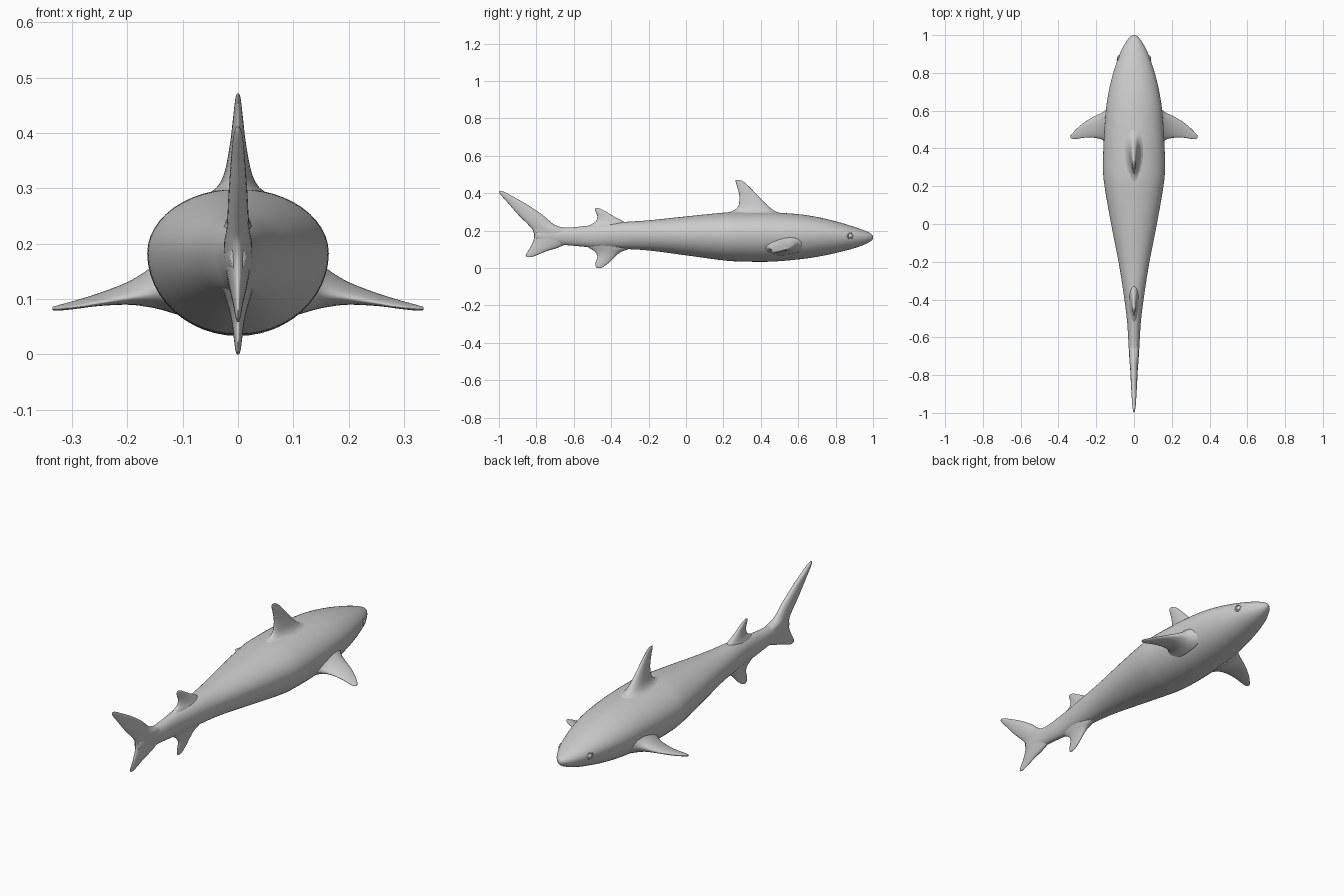
import bpy, bmesh, math
from mathutils import Vector

cube = bpy.data.objects.get("Cube")
if cube:
    bpy.data.objects.remove(cube, do_unlink=True)

skin = bpy.data.materials.new("grey skin")
skin.use_nodes = True
GREY = (0.6, 0.6, 0.6, 1)
skin.diffuse_color = GREY
skin.node_tree.nodes["Principled BSDF"].inputs["Base Color"].default_value = GREY


def refine(rows, steps):
    """Catmull-Rom interpolation between rows of section parameters."""
    out = []
    for i in range(len(rows) - 1):
        a, b, c, d = (rows[max(0, min(len(rows) - 1, i + k))] for k in (-1, 0, 1, 2))
        for s in range(steps):
            t = s / steps
            out.append([0.5 * (2 * q + (r - p) * t + (2 * p - 5 * q + 4 * r - u) * t * t
                               + (3 * q - p - 3 * r + u) * t ** 3)
                        for p, q, r, u in zip(a, b, c, d)])
    return out + [list(rows[-1])]


def loft(name, rings):
    """Skin closed rings into a smooth capped surface."""
    bm = bmesh.new()
    loops = [[bm.verts.new(p) for p in ring] for ring in rings]
    n = len(loops[0])
    for a, b in zip(loops, loops[1:]):
        for i in range(n):
            j = (i + 1) % n
            bm.faces.new((a[i], a[j], b[j], b[i]))
    for end in (loops[0], loops[-1]):
        mid = bm.verts.new(sum((v.co for v in end), Vector()) / n)
        for i in range(n):
            bm.faces.new((end[i], end[(i + 1) % n], mid))
    bmesh.ops.recalc_face_normals(bm, faces=bm.faces)
    mesh = bpy.data.meshes.new(name)
    bm.to_mesh(mesh)
    bm.free()
    mesh.materials.append(skin)
    mesh.shade_smooth()
    ob = bpy.data.objects.new(name, mesh)
    bpy.context.collection.objects.link(ob)
    return ob


def fin(name, rows, place):
    """Rows: span, leading y, trailing y, half thickness, then extra drop."""
    rings = []
    for span, lead, trail, thick, drop in refine(rows, 5):
        ring = []
        for k in range(24):
            a = math.tau * k / 24
            c = 0.5 + 0.5 * math.cos(a)          # 1 = leading edge
            w = math.sin(a) * (0.65 + 0.35 * c) * thick * 1.15
            ring.append(place(span, trail + (lead - trail) * c, w, drop))
        rings.append(ring)
    return loft(name, rings)


# Body: y, bottom z, top z, half width
BODY = [(1.0, .158, .172, .006), (.99, .145, .183, .022), (.96, .128, .198, .045),
        (.9, .106, .220, .076), (.8, .080, .250, .110), (.7, .060, .273, .134),
        (.6, .046, .288, .149), (.45, .034, .298, .160), (.3, .035, .299, .164),
        (.2, .041, .296, .156), (0, .068, .276, .121), (-.2, .094, .255, .082),
        (-.35, .103, .245, .058), (-.5, .110, .229, .038), (-.62, .121, .217, .030),
        (-.72, .128, .215, .024), (-.8, .150, .195, .014)]
rings = []
for y, lo, hi, w in refine(BODY, 5):
    mid = lo + (hi - lo) * .56
    rings.append([(w * math.cos(a), y, mid + math.sin(a) * ((hi - mid) if math.sin(a) > 0 else (mid - lo)))
                  for a in (math.tau * k / 48 for k in range(48))])
loft("body", rings)


# Upright fins along the midline, with roots flaring into the body
def upright(s, y, w, drop):
    return (w, y, s)


fin("dorsal_fin", [(.270, .56, .17, .075, 0), (.292, .51, .205, .052, 0), (.305, .475, .25, .037, 0),
                   (.33, .442, .279, .025, 0), (.38, .392, .286, .015, 0), (.43, .343, .275, .009, 0),
                   (.455, .316, .267, .006, 0), (.467, .297, .266, .004, 0), (.471, .284, .270, .002, 0)],
    upright)
fin("second_dorsal_fin", [(.205, -.28, -.56, .034, 0), (.232, -.31, -.51, .026, 0),
                          (.25, -.336, -.482, .019, 0), (.275, -.383, -.474, .012, 0),
                          (.30, -.425, -.483, .008, 0), (.314, -.45, -.487, .005, 0),
                          (.321, -.468, -.482, .002, 0)], upright)
fin("anal_fin", [(.130, -.27, -.56, .032, 0), (.103, -.305, -.51, .024, 0), (.085, -.35, -.485, .018, 0),
                 (.06, -.38, -.474, .012, 0), (.03, -.41, -.483, .008, 0), (.008, -.44, -.483, .005, 0),
                 (.0, -.457, -.472, .002, 0)], upright)
fin("tail_fin", [(.058, -.828, -.85, .002, 0), (.068, -.80, -.857, .005, 0), (.09, -.745, -.845, .009, 0),
                 (.115, -.67, -.83, .015, 0), (.16, -.60, -.812, .024, 0), (.20, -.61, -.818, .026, 0),
                 (.23, -.70, -.842, .021, 0), (.285, -.768, -.897, .018, 0), (.34, -.85, -.945, .014, 0),
                 (.385, -.93, -.985, .010, 0), (.405, -.967, -.999, .006, 0), (.412, -.985, -.998, .002, 0)],
    upright)

# Paired pectoral fins and eyes
for side, sign in (("left", 1), ("right", -1)):
    fin(side + "_pectoral_fin",
        [(.105, .66, .38, .060, .125), (.14, .615, .425, .046, .122), (.165, .592, .444, .033, .115),
         (.20, .575, .455, .020, .107), (.25, .547, .458, .011, .098), (.295, .512, .452, .007, .091),
         (.322, .485, .449, .005, .088), (.335, .470, .455, .003, .087)],
        lambda s, y, w, z: (sign * s, y, z + w + (y - .5) * .12))

    eye = [(sign * (.077 + .013 * math.cos(t)), .878, .172, .013 * math.sin(t))
           for t in (math.pi / 2 * k / 6 for k in range(7))]
    loft(side + "_eye", [[(x, y + 1.15 * (r + .0005) * math.cos(a), z + (r + .0005) * math.sin(a))
                          for a in (math.tau * k / 20 for k in range(20))] for x, y, z, r in eye])
    # Eyelid rim: a thin ring around the eye
    bpy.ops.mesh.primitive_torus_add(major_radius=.015, minor_radius=.003, major_segments=24,
                                     minor_segments=8, location=(sign * .083, .878, .172),
                                     rotation=(0, math.pi / 2, sign * .42))
    rim = bpy.context.object
    rim.name = side + "_eyelid"
    rim.data.materials.append(skin)
    rim.data.shade_smooth()
